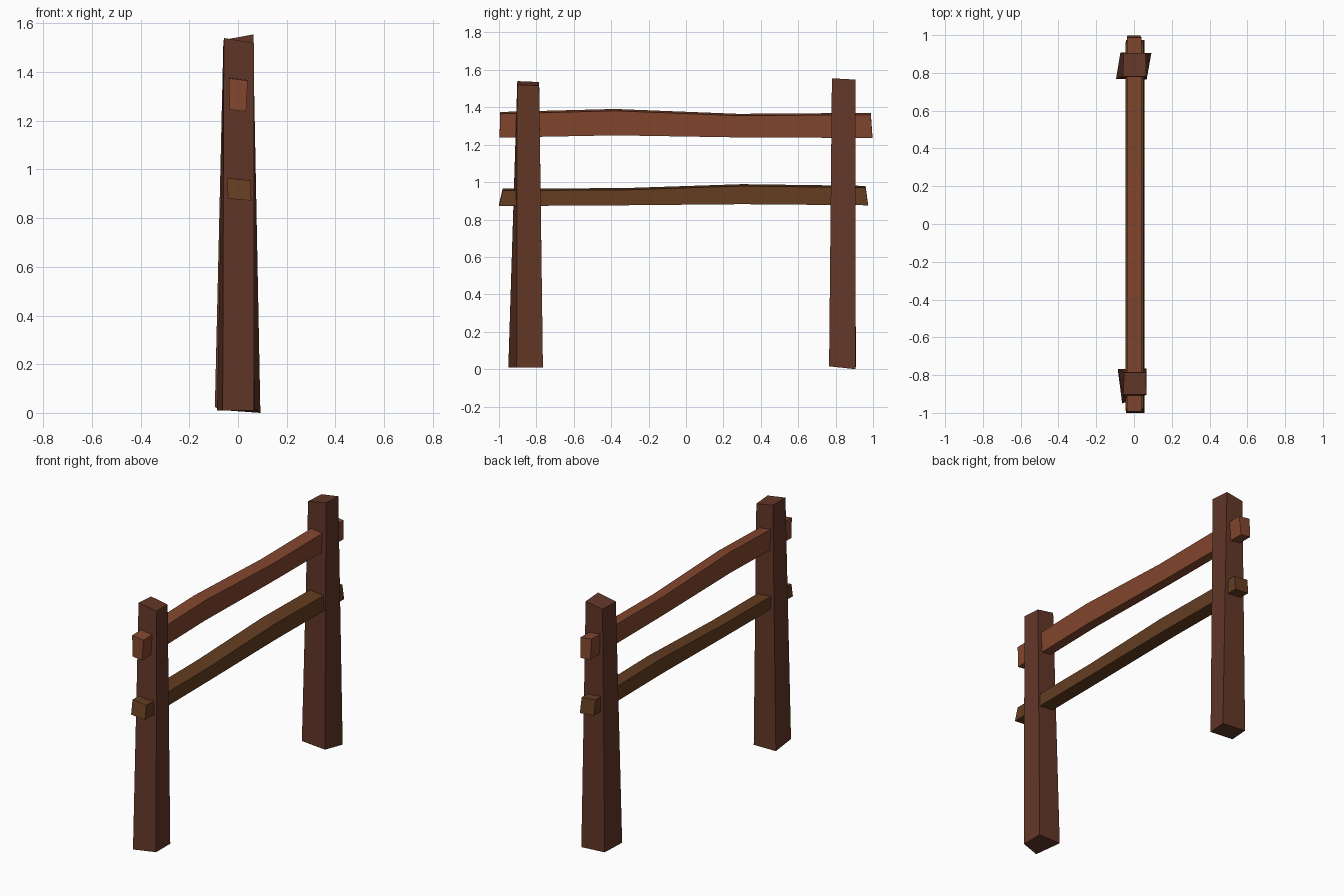
import bpy, bmesh

if "Cube" in bpy.data.objects:
    bpy.data.objects.remove(bpy.data.objects["Cube"])


def material(name, color):
    m = bpy.data.materials.new(name)
    m.diffuse_color = (*color, 1)
    m.use_nodes = True
    m.node_tree.nodes["Principled BSDF"].inputs["Base Color"].default_value = m.diffuse_color
    return m


def loft(name, rings, mat):
    """Flat-faced beam through a series of four-cornered rings."""
    bm = bmesh.new()
    vs = [[bm.verts.new(p) for p in ring] for ring in rings]
    for a, b in zip(vs, vs[1:]):
        for i in range(4):
            j = (i + 1) % 4
            bm.faces.new((a[i], a[j], b[j], b[i]))
    bm.faces.new(vs[0])
    bm.faces.new(vs[-1])
    bmesh.ops.recalc_face_normals(bm, faces=bm.faces)
    me = bpy.data.meshes.new(name)
    bm.to_mesh(me)
    bm.free()
    me.materials.append(mat)
    ob = bpy.data.objects.new(name, me)
    bpy.context.collection.objects.link(ob)
    return ob


def rail(name, section, stations, mat):
    """section: x of bottom-left, bottom-right, top-right, top-left.
    stations: (y bottom, y top, z bottom, z top) along the rail."""
    tilt = (0.004, -0.004, -0.005, 0.005)
    rings = []
    for yb, yt, zb, zt in stations:
        ys, zs = (yb, yb, yt, yt), (zb, zb, zt, zt)
        rings.append([(section[i], ys[i], zs[i] + tilt[i]) for i in range(4)])
    loft(name, rings, mat)


post_wood = material("post_wood", (0.125, 0.038, 0.021))
top_wood = material("top_rail_wood", (0.225, 0.062, 0.027))
low_wood = material("lower_rail_wood", (0.125, 0.046, 0.015))

# Tapered, slightly crooked posts
loft("front_post", [
    [(-0.063, -0.95, 0.01), (0.066, -0.905, 0.01),
     (0.066, -0.765, 0.01), (-0.086, -0.767, 0.01)],
    [(-0.058, -0.902, 1.54), (0.066, -0.902, 1.52),
     (0.062, -0.785, 1.515), (-0.052, -0.785, 1.535)]], post_wood)
loft("back_post", [
    [(-0.095, 0.768, 0.025), (0.067, 0.765, 0.015),
     (0.092, 0.905, 0.0), (-0.072, 0.908, 0.012)],
    [(-0.06, 0.78, 1.532), (0.064, 0.78, 1.555),
     (0.062, 0.905, 1.548), (-0.055, 0.905, 1.53)]], post_wood)

# Gently bent rails passing through the posts
rail("top_rail", (-0.035, 0.033, 0.04, -0.038), [
    (-0.997, -0.993, 1.242, 1.37), (-0.38, -0.38, 1.254, 1.386),
    (0.28, 0.28, 1.243, 1.36), (0.997, 0.988, 1.24, 1.365)], top_wood)
rail("lower_rail", (-0.041, 0.055, 0.051, -0.045), [
    (-1.0, -0.98, 0.876, 0.96), (-0.33, -0.33, 0.88, 0.963),
    (0.3, 0.3, 0.886, 0.984), (0.973, 0.96, 0.88, 0.975)], low_wood)
